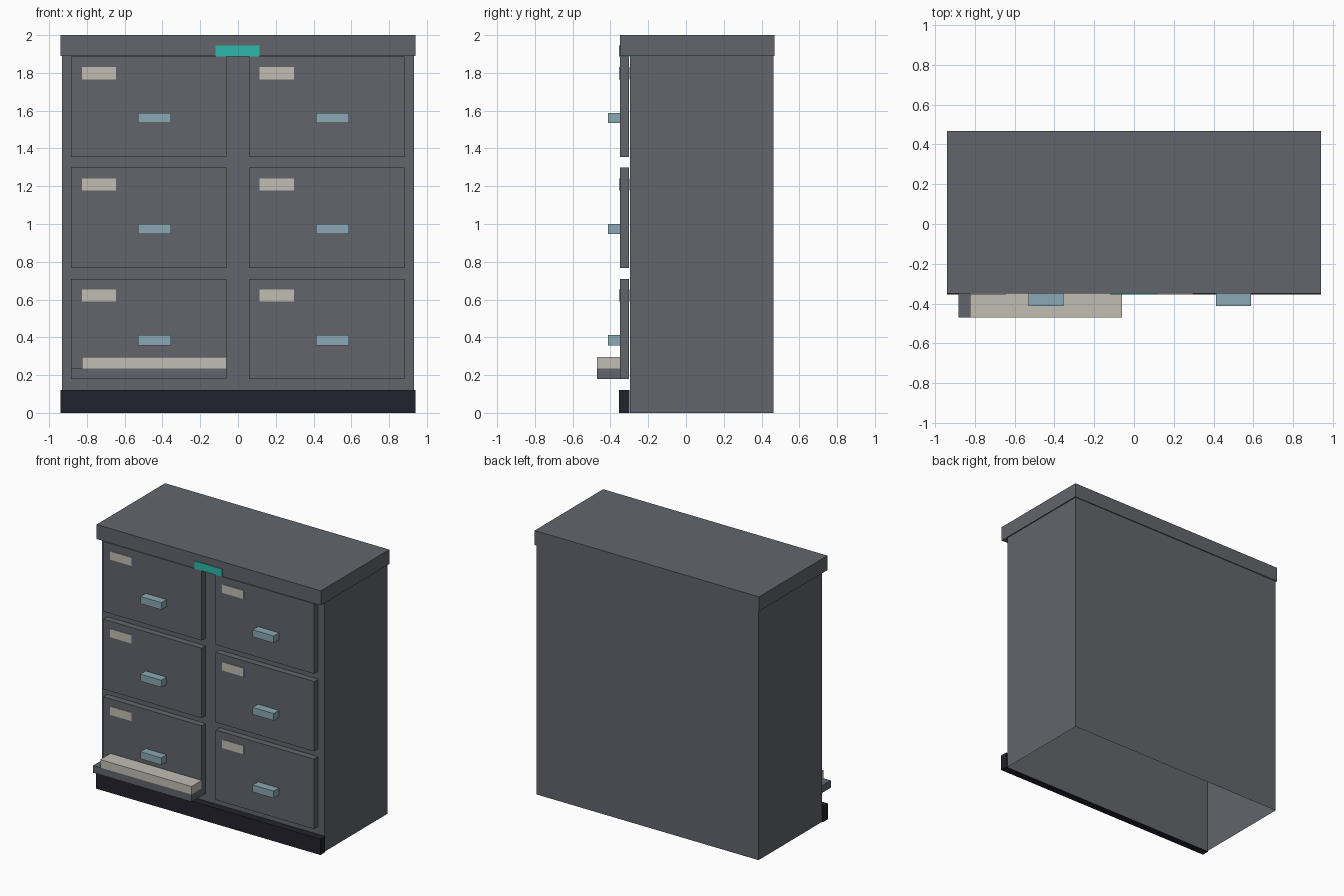
import bpy, bmesh

if "Cube" in bpy.data.objects:
    bpy.data.objects.remove(bpy.data.objects["Cube"])


def material(name, hexa):
    # sRGB hex to linear flat colour
    c = [int(hexa[i:i + 2], 16) / 255 for i in (0, 2, 4)]
    c = [v / 12.92 if v <= 0.04045 else ((v + 0.055) / 1.055) ** 2.4 for v in c]
    m = bpy.data.materials.new(name)
    m.diffuse_color = (*c, 1)
    m.use_nodes = True
    m.node_tree.nodes["Principled BSDF"].inputs["Base Color"].default_value = m.diffuse_color
    return m


GREY = material("grey paint", "62656C")
DARK = material("dark plinth", "22222C")
CREAM = material("cream paper", "C1BEB4")
BLUE = material("pale blue metal", "8AA9B3")
TEAL = material("teal badge", "2DB8AB")


def box(name, x, y, z, mat, open_bottom=False):
    bm = bmesh.new()
    bmesh.ops.create_cube(bm, size=1)
    for v in bm.verts:
        v.co = [(r[0] + r[1]) / 2 + c * (r[1] - r[0]) for r, c in zip((x, y, z), v.co)]
    if open_bottom:
        bm.normal_update()
        bmesh.ops.delete(bm, geom=[f for f in bm.faces if f.normal.z < -0.9],
                         context='FACES_ONLY')
    me = bpy.data.meshes.new(name)
    bm.to_mesh(me)
    bm.free()
    me.materials.append(mat)
    ob = bpy.data.objects.new(name, me)
    bpy.context.collection.objects.link(ob)
    return ob


# Cabinet shell (hollow, open underneath), lid and front plinth
box("cabinet_body", (-0.932, 0.932), (-0.297, 0.462), (0, 1.89), GREY, True)
box("lid", (-0.94, 0.94), (-0.35, 0.469), (1.89, 2.0), GREY)
box("plinth", (-0.94, 0.94), (-0.355, -0.298), (0, 0.12), DARK)

# Two columns of three drawers, each with a label and a handle
for side, x0 in (("left", -0.884), ("right", 0.058)):
    for row, z0 in enumerate((0.18, 0.768, 1.356)):
        tag = f"{side}_{row + 1}"
        box("drawer_" + tag, (x0, x0 + 0.824), (-0.35, -0.303), (z0, z0 + 0.53), GREY)
        box("label_" + tag, (x0 + 0.057, x0 + 0.238), (-0.354, -0.298),
            (z0 + 0.41, z0 + 0.474), CREAM)
        box("handle_" + tag, (x0 + 0.354, x0 + 0.53), (-0.412, -0.35),
            (z0 + 0.178, z0 + 0.232), BLUE)

# Badge under the lid edge
box("badge", (-0.118, 0.115), (-0.355, -0.298), (1.887, 1.946), TEAL)

# Ledge on the lower left drawer with papers on top
box("ledge", (-0.884, -0.06), (-0.471, -0.35), (0.18, 0.235), GREY)
box("papers", (-0.825, -0.06), (-0.471, -0.35), (0.235, 0.296), CREAM)
